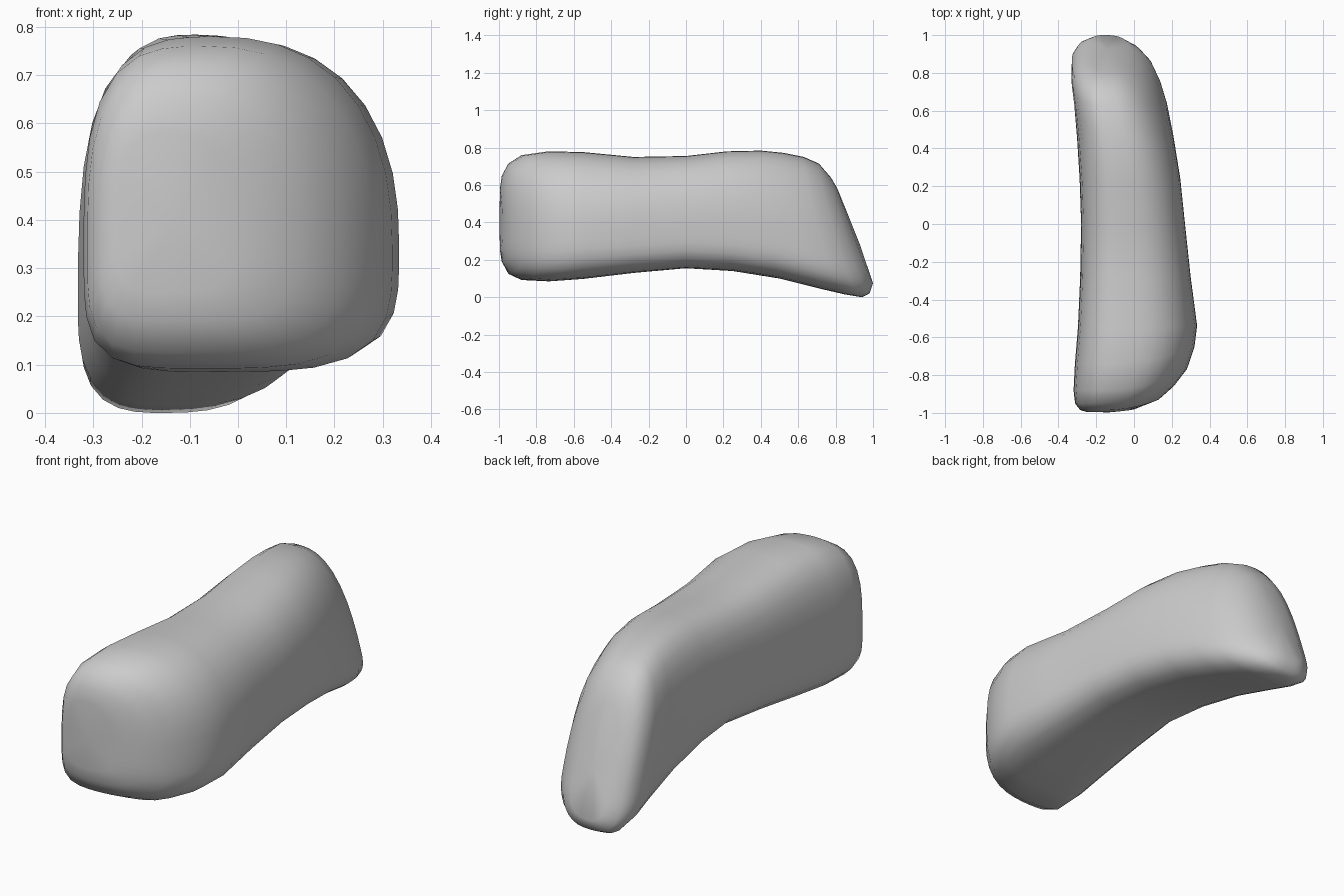
import bpy, bmesh, math

cube = bpy.data.objects.get("Cube")
if cube:
    bpy.data.objects.remove(cube, do_unlink=True)

grey = bpy.data.materials.new("plain grey")
grey.use_nodes = True
colour = (0.6, 0.6, 0.6, 1)
grey.diffuse_color = colour
grey.node_tree.nodes["Principled BSDF"].inputs["Base Color"].default_value = colour

SIDES = 36

# Sections front to back: y at bottom, y at top, bow, left x, right x, low z, high z
SECTIONS = [
    (-.995, -.995, .6, -.25, .0, .25, .58),
    (-.985, -.985, .7, -.285, .13, .19, .65),
    (-.95, -.95, .7, -.312, .21, .125, .715),
    (-.88, -.88, .6, -.32, .28, .092, .76),
    (-.74, -.74, .4, -.313, .32, .085, .78),
    (-.55, -.55, .05, -.297, .334, .098, .776),
    (-.28, -.28, 0, -.285, .3, .13, .75),
    (0, 0, 0, -.28, .27, .155, .755),
    (.25, .22, 0, -.288, .245, .14, .78),
    (.5, .4, -.1, -.302, .21, .1, .784),
    (.72, .52, -.3, -.317, .175, .045, .772),
    (.85, .63, -.5, -.332, .14, .015, .75),
    (.94, .71, -.6, -.328, .095, 0, .715),
    (.982, .775, -.7, -.295, .04, .02, .64),
    (1.0, .81, -.6, -.235, -.03, .075, .58),
]

# Squareness of each corner at the front, middle and back
TOP_RIGHT, TOP_LEFT = (2.35, 2.4, 2.5), (3.2, 3, 2.9)
LOW_RIGHT, LOW_LEFT = (3.4, 4.3, 2.6), (4.4, 2.8, 3.2)
CENTRE_HEIGHT = (.37, .36, .29)


def mix(a, b, t):
    return a + (b - a) * t


def along(values, y):
    """Blend front, middle and back values by position."""
    front, middle, back = values
    return mix(middle, back, min(1, y / 0.85)) if y > 0 else mix(middle, front, -y)


def section(y_low, y_high, bow, x0, x1, z0, z1):
    """Rounded, lopsided ring on a leaning, bowed plane."""
    xc = mix(x0, x1, 0.42)
    zc = mix(z0, z1, along(CENTRE_HEIGHT, y_low))
    points = []
    for i in range(SIDES):
        a = math.tau * i / SIDES
        c, s = math.cos(a), math.sin(a)
        if s >= 0:
            corner = TOP_RIGHT if c >= 0 else TOP_LEFT
        else:
            corner = LOW_RIGHT if c >= 0 else LOW_LEFT
        n = along(corner, y_low)
        r = (abs(c) ** n + abs(s) ** n) ** (-1 / n)
        x = xc + r * c * (x1 - xc if c > 0 else xc - x0)
        z = zc + r * s * (z1 - zc if s > 0 else zc - z0)
        y = mix(y_low, y_high, (z - z0) / (z1 - z0))
        points.append((x, y + bow * max(0, x + 0.15) ** 2, z))
    return points


# Body: loft through the sections
bm = bmesh.new()
rings = [[bm.verts.new(p) for p in section(*s)] for s in SECTIONS]
for a, b in zip(rings, rings[1:]):
    for i in range(SIDES):
        j = (i + 1) % SIDES
        bm.faces.new((a[i], a[j], b[j], b[i]))

# Slightly domed ends
for ring, bulge in ((rings[0], -0.006), (rings[-1], 0.01)):
    centre = ring[0].co * 0
    for v in ring:
        centre += v.co / SIDES
    centre.y += bulge
    tip = bm.verts.new(centre)
    for i in range(SIDES):
        bm.faces.new((ring[i], ring[(i + 1) % SIDES], tip))

bmesh.ops.recalc_face_normals(bm, faces=bm.faces)
for f in bm.faces:
    f.smooth = True
mesh = bpy.data.meshes.new("bent_body")
bm.to_mesh(mesh)
bm.free()
mesh.materials.append(grey)
body = bpy.data.objects.new("bent_body", mesh)
bpy.context.collection.objects.link(body)
